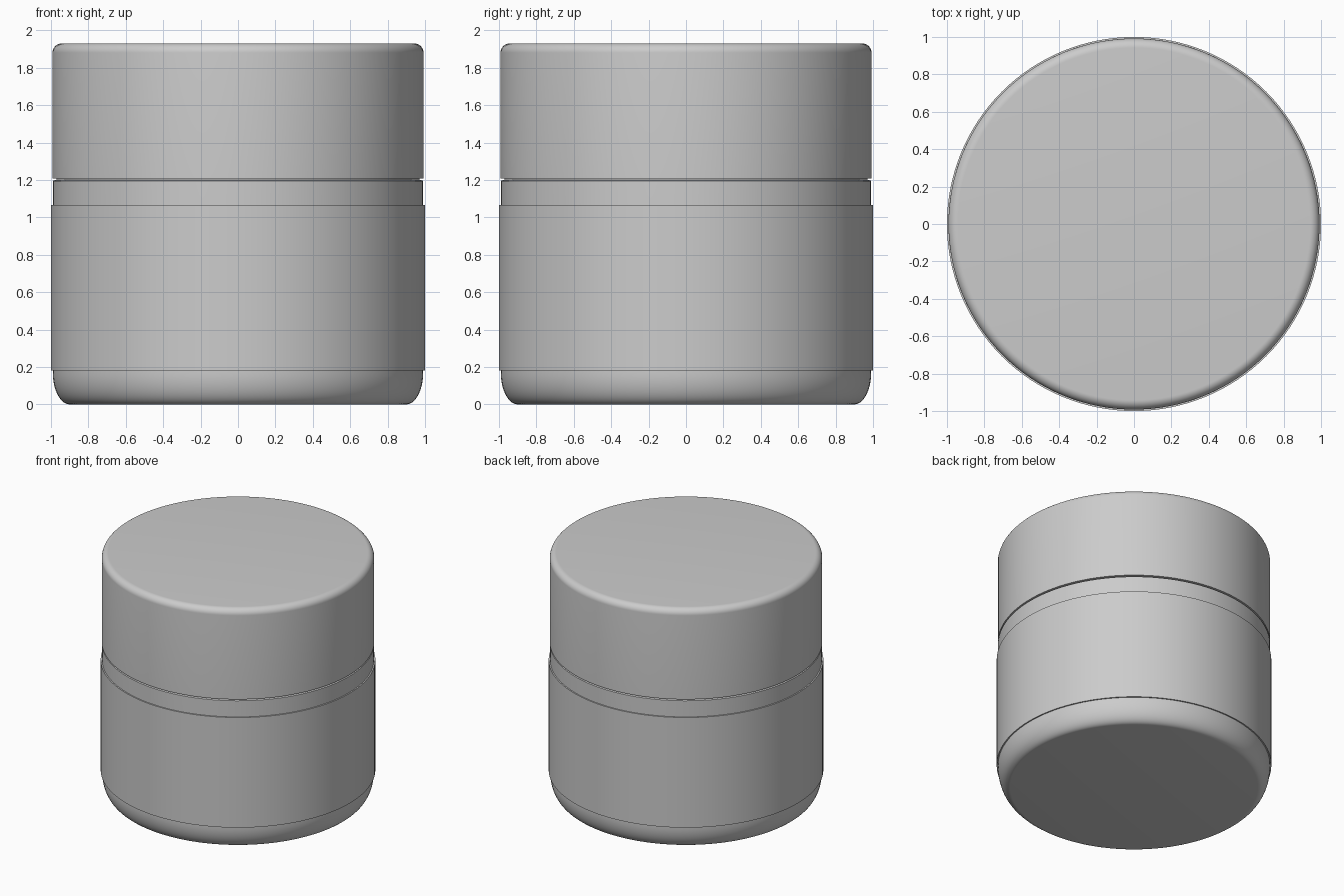
import bpy, bmesh
from math import sin, cos, pi, radians

if "Cube" in bpy.data.objects:
    bpy.data.objects.remove(bpy.data.objects["Cube"])

SEG = 128


def arc(cr, cz, rr, rz, a0, a1, n=10):
    """Elliptical arc of (radius, height) points."""
    return [(cr + rr * cos(radians(a0 + (a1 - a0) * i / n)),
             cz + rz * sin(radians(a0 + (a1 - a0) * i / n))) for i in range(n + 1)]


def lathe(name, profile, ring=False):
    """Spin a profile around z; ring joins last loop to first, otherwise ends are capped."""
    bm = bmesh.new()
    loops = [[bm.verts.new((r * cos(2 * pi * i / SEG), r * sin(2 * pi * i / SEG), z))
              for i in range(SEG)] for r, z in profile]
    pairs = list(zip(loops, loops[1:]))
    if ring:
        pairs.append((loops[-1], loops[0]))
    for a, b in pairs:
        for i in range(SEG):
            j = (i + 1) % SEG
            bm.faces.new((a[i], a[j], b[j], b[i]))
    if not ring:
        bm.faces.new(loops[0])
        bm.faces.new(loops[-1])
    bmesh.ops.recalc_face_normals(bm, faces=bm.faces)
    mesh = bpy.data.meshes.new(name)
    bm.to_mesh(mesh)
    bm.free()
    ob = bpy.data.objects.new(name, mesh)
    bpy.context.collection.objects.link(ob)
    bpy.ops.object.select_all(action='DESELECT')
    ob.select_set(True)
    bpy.context.view_layer.objects.active = ob
    bpy.ops.object.shade_smooth_by_angle(angle=radians(35))
    return ob


# Jar body with a rounded foot and a short exposed shoulder
lathe("jar_body", arc(0.90, 0.17, 0.09, 0.17, -90, 0, 14)
      + [(0.99, 1.195), (0.975, 1.2)])

# Wrap-around sleeve on the lower body
lathe("label_sleeve", [(0.985, 0.18), (1.0, 0.18), (1.0, 1.065), (0.985, 1.065)], ring=True)

# Lid with softened top rim
lathe("lid", [(0.97, 1.198), (0.97, 1.207), (0.992, 1.207)]
      + arc(0.942, 1.88, 0.05, 0.05, 0, 90))
